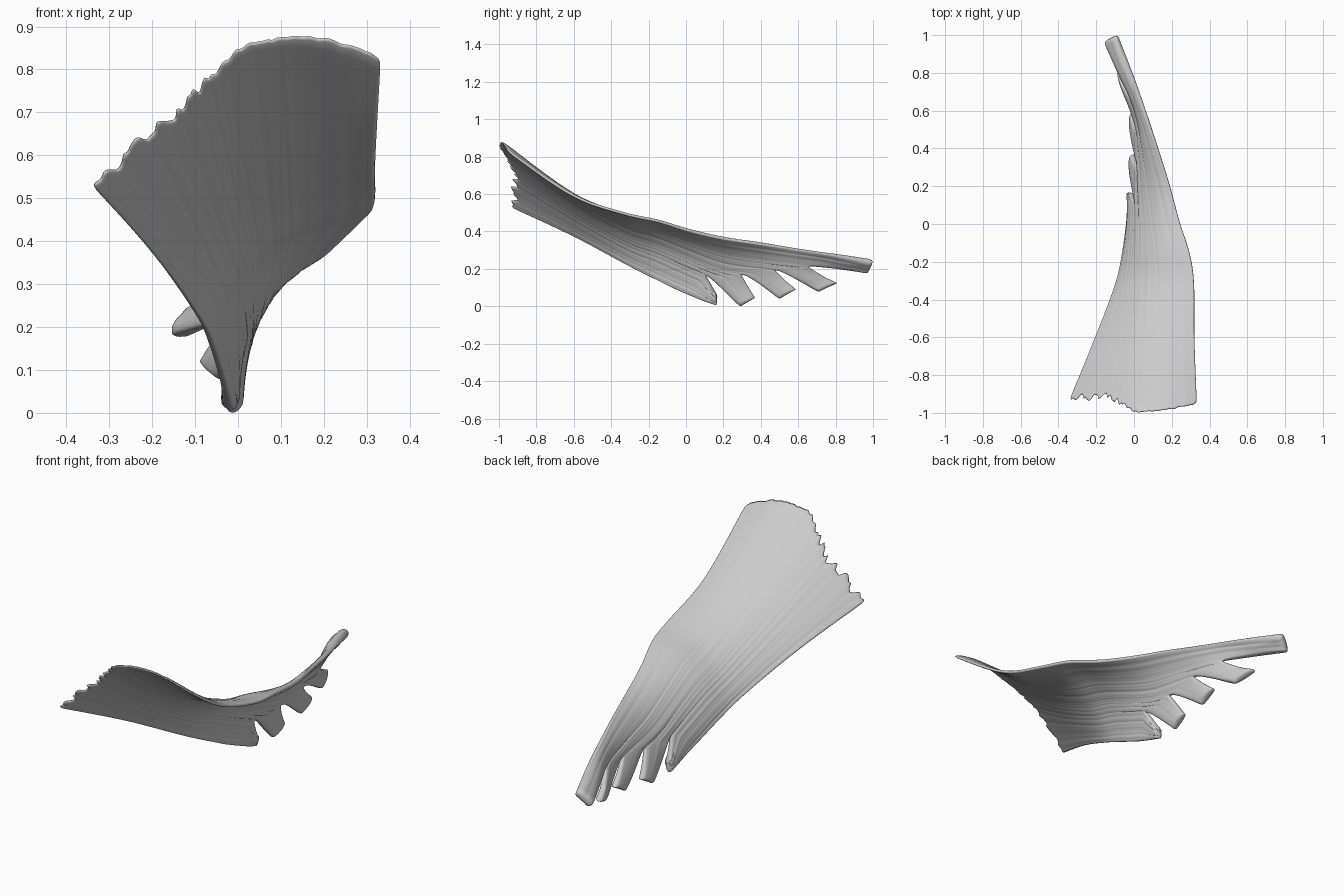
import bpy, bmesh, math, random
from mathutils import Vector

if "Cube" in bpy.data.objects:
    bpy.data.objects.remove(bpy.data.objects["Cube"])
random.seed(4)

# Cross-sections along y: lower edge, bulge control, upper edge (each x, z)
STATIONS = [
    (-1.0, (-.368, .56, -.01, .985, .335, .86)),
    (-0.6, (-.202, .375, .02, .64, .32, .588)),
    (-0.3, (-.087, .215, .015, .46, .318, .487)),
    (-0.15, (-.055, .14, .015, .43, .295, .457)),
    (0.0, (-.035, .07, .02, .37, .245, .41)),
    (0.2, (-.018, .0, .01, .285, .19, .365)),
    (0.4, (-.01, .01, .005, .245, .125, .337)),
    (0.6, (-.012, .045, -.02, .215, .055, .306)),
    (0.8, (-.062, .08, -.12, .20, -.015, .276)),
    (1.0, (-.17, .11, -.19, .175, -.09, .24)),
]
# Fibre groups: boundaries at the front edge (s), notches (y, s), slip tips (y, s)
FRONT = [0, .28, .43, .56, .68, 1]
NOTCH = [(0, 0), (.105, .27), (.295, .38), (.475, .48), (.65, .60), (.75, 1)]
TIPS = [((.165, 0), (.165, .09)), ((.29, .0), (.37, .08)), ((.50, .03), (.59, .14)),
        ((.71, .04), (.81, .18)), ((.97, .5), (1.0, 1))]
FRONT_Y = [(0, -.925), (.2, -.93), (.3, -.92), (.42, -.975), (.55, -1), (.75, -.99), (1, -.955)]
COLS = [24, 14, 10, 10, 18]
BODY_ROWS, TIP_ROWS = 28, 10


def lerp(a, b, t):
    return a + (b - a) * t


def slope(i, c):
    a, b = STATIONS[max(i - 1, 0)], STATIONS[min(i + 1, len(STATIONS) - 1)]
    return (b[1][c] - a[1][c]) / (b[0] - a[0])


def section(y):
    i = 0
    while i < len(STATIONS) - 2 and y > STATIONS[i + 1][0]:
        i += 1
    (y0, a), (y1, b) = STATIONS[i], STATIONS[i + 1]
    h = y1 - y0
    t = (y - y0) / h
    return [(2*t**3 - 3*t*t + 1) * a[c] + (t**3 - 2*t*t + t) * h * slope(i, c)
            + (3*t*t - 2*t**3) * b[c] + (t**3 - t*t) * h * slope(i + 1, c) for c in range(6)]


def surface(y, s):
    lx, lz, mx, mz, ux, uz = section(y)
    a, b, c = (1 - s)**2, 2 * s * (1 - s), s * s
    return Vector((a*lx + b*mx + c*ux, y, a*lz + b*mz + c*uz))


def normal(y, s):
    e = .004
    n = (surface(y, s + e) - surface(y, s - e)).cross(
        surface(y + e, s) - surface(y - e, s)).normalized()
    return -n if n.z < 0 else n


def front_y(s):
    for (s0, y0), (s1, y1) in zip(FRONT_Y, FRONT_Y[1:]):
        if s <= s1:
            return lerp(y0, y1, (s - s0) / (s1 - s0))
    return FRONT_Y[-1][1]


# Ragged front edge and streak height, one value per fibre
total = sum(COLS)
ragged = [random.uniform(-.3, .7) * (.045 if i < total * .6 else .01) for i in range(total + 1)]
streak = [random.uniform(-1, 1) for _ in range(total + 1)]

bm = bmesh.new()
layer = bm.verts.layers.deform.verify()
for k in range(5):
    grid = []
    for c in range(COLS[k] + 1):
        v, f = c / COLS[k], sum(COLS[:k]) + c
        bump = max(0, math.sin(math.pi * v))
        sf = lerp(FRONT[k], FRONT[k + 1], v)
        yf = front_y(sf)
        yn, sn = (lerp(NOTCH[k][j], NOTCH[k + 1][j], v) for j in (0, 1))
        yt, st = (lerp(TIPS[k][0][j], TIPS[k][1][j], v) for j in (0, 1))
        column = []
        for r in range(BODY_ROWS + TIP_ROWS + 1):
            t, q = min(1, r / BODY_ROWS), max(0, (r - BODY_ROWS) / TIP_ROWS)
            if q == 0:
                # teeth only touch the front end of each fibre
                y = lerp(yf, yn, t) + ragged[f] * max(0, 1 - t * 6)
                s = lerp(sf, sn, t)
            else:
                # lower side of a slip leaves the notch gently, upper side dives
                y, s = lerp(yn, yt, q), lerp(sn, st, q ** lerp(1.35, .9, v))
            # fibre streaks plus furrows leading to the notches
            relief = .001 * streak[f] * (.5 + t) * (1 - q * .5)
            if 0 < f < total:
                relief -= .004 * t**6 * (1 - q) * (1 - bump)
            vert = bm.verts.new(surface(y, s) + normal(y, s) * relief)
            fat = bump**.6
            thick = .28 + .17 * t + .55 * fat * (.3 * t**4 + .7 * q)
            if k == 4:
                thick += .35 * fat * q
            vert[layer][0] = min(1, thick)
            column.append(vert)
        grid.append(column)
    for a, b in zip(grid, grid[1:]):
        for r in range(len(a) - 1):
            bm.faces.new((a[r], b[r], b[r + 1], a[r + 1]))
# Join neighbouring groups in front of the notches
bmesh.ops.remove_doubles(bm, verts=bm.verts, dist=.00005)
bmesh.ops.recalc_face_normals(bm, faces=bm.faces)

mesh = bpy.data.meshes.new("fan_muscle_sheet")
bm.to_mesh(mesh)
bm.free()
muscle = bpy.data.objects.new("fan_muscle_sheet", mesh)
bpy.context.collection.objects.link(muscle)
muscle.vertex_groups.new(name="thickness")

# Give the sheet its thickness and round it off
solid = muscle.modifiers.new("thickness", 'SOLIDIFY')
solid.thickness, solid.offset = .045, 0
solid.vertex_group = "thickness"
smooth = muscle.modifiers.new("smooth", 'SUBSURF')
smooth.levels = smooth.render_levels = 1

bpy.context.view_layer.objects.active = muscle
muscle.select_set(True)
bpy.ops.object.shade_smooth_by_angle(angle=math.radians(50))
